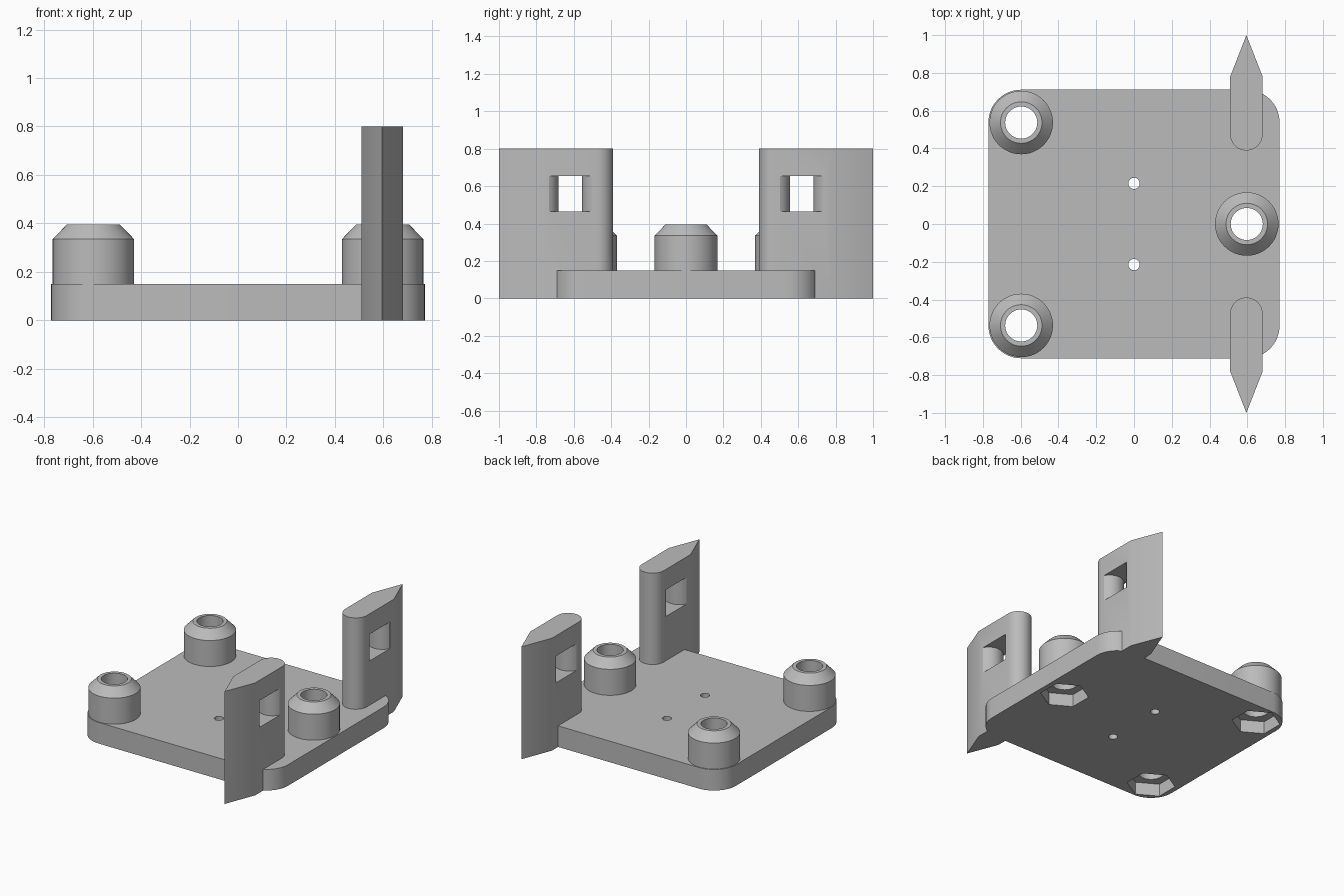
import bpy, bmesh
from math import cos, sin, pi, radians, asin

cube = bpy.data.objects.get("Cube")
if cube:
    bpy.data.objects.remove(cube, do_unlink=True)

grey = bpy.data.materials.new("plain grey")
grey.use_nodes = True
colour = (0.5, 0.5, 0.5, 1)
grey.diffuse_color = colour
grey.node_tree.nodes["Principled BSDF"].inputs["Base Color"].default_value = colour

HUB_X, HUB_Y, PLATE_TOP = 0.597, 0.537, 0.15
HUBS = {"back_hub": (-HUB_X, HUB_Y), "front_hub": (-HUB_X, -HUB_Y), "side_hub": (HUB_X, 0)}


def arc(cx, cy, r, start, end, n):
    """Points along an arc, angles in degrees."""
    angles = [radians(start + (end - start) * i / n) for i in range(n + 1)]
    return [(cx + r * cos(a), cy + r * sin(a)) for a in angles]


def make_object(name, bm):
    bmesh.ops.recalc_face_normals(bm, faces=bm.faces)
    mesh = bpy.data.meshes.new(name)
    bm.to_mesh(mesh)
    bm.free()
    mesh.materials.append(grey)
    obj = bpy.data.objects.new(name, mesh)
    bpy.context.collection.objects.link(obj)
    return obj


def prism(name, outline, z0, z1):
    """Extrude a plan outline upwards."""
    bm = bmesh.new()
    face = bm.faces.new([bm.verts.new((x, y, z0)) for x, y in outline])
    top = bmesh.ops.extrude_face_region(bm, geom=[face])["geom"]
    bmesh.ops.translate(bm, vec=(0, 0, z1 - z0),
                        verts=[v for v in top if isinstance(v, bmesh.types.BMVert)])
    return make_object(name, bm)


def cylinder(name, x, y, r, z0, z1, sides=48, turn=0):
    return prism(name, arc(x, y, r, turn, turn + 360, sides)[:-1], z0, z1)


def cut(obj, cutters):
    """Subtract the cutters, bake the result and remove the cutters."""
    for cutter in cutters:
        cutter.hide_render = True
        mod = obj.modifiers.new("cut", "BOOLEAN")
        mod.operation, mod.solver, mod.object = "DIFFERENCE", "EXACT", cutter
    graph = bpy.context.evaluated_depsgraph_get()
    baked = bpy.data.meshes.new_from_object(obj.evaluated_get(graph))
    obj.modifiers.clear()
    obj.data = baked
    for cutter in cutters:
        bpy.data.objects.remove(cutter, do_unlink=True)


def smooth(obj):
    bpy.ops.object.select_all(action="DESELECT")
    obj.select_set(True)
    bpy.context.view_layer.objects.active = obj
    bpy.ops.object.shade_smooth_by_angle(angle=radians(25))


# Base plate with rounded corners
corners = [(1, 1, 0), (-1, 1, 90), (-1, -1, 180), (1, -1, 270)]
outline = []
for sx, sy, start in corners:
    outline += arc(sx * HUB_X, sy * HUB_Y, 0.174, start, start + 90, 12)
plate = prism("base_plate", outline, 0, PLATE_TOP)

# Bolt holes, hexagonal nut pockets underneath, and two small screw holes
cutters = []
for x, y in HUBS.values():
    cutters.append(cylinder("bolt_cutter", x, y, 0.085, -0.1, 0.3))
    cutters.append(cylinder("nut_cutter", x, y, 0.16, -0.1, 0.09, sides=6, turn=30))
for y in (0.215, -0.215):
    cutters.append(cylinder("screw_cutter", 0, y, 0.03, -0.1, 0.3, sides=24))
cut(plate, cutters)
smooth(plate)

# Chamfered hollow hubs, as revolved profiles
SIDES = 48
profile = [(0.085, PLATE_TOP), (0.168, PLATE_TOP), (0.168, 0.335), (0.11, 0.395), (0.085, 0.395)]
for name, (x, y) in HUBS.items():
    bm = bmesh.new()
    rings = [[bm.verts.new((px, py, z)) for px, py in arc(x, y, r, 0, 360, SIDES)[:-1]]
             for r, z in profile]
    for a, b in zip(rings, rings[1:] + rings[:1]):
        for i in range(SIDES):
            j = (i + 1) % SIDES
            bm.faces.new((a[i], a[j], b[j], b[i]))
    smooth(make_object(name, bm))

# Upright posts: round inner end, pointed outer end, strap window with bulging sides
HALF = 0.086
POST_X = 0.595
bulge_r = 0.096
swing = asin(0.085 / bulge_r) * 180 / pi
for name, s in (("back_post", 1), ("front_post", -1)):
    plan = arc(POST_X, 0.475, HALF, 180, 360, 24)
    plan += [(POST_X + HALF, 0.78), (POST_X, 1.0), (POST_X - HALF, 0.78)]
    post = prism(name, [(x, s * y) for x, y in plan], 0, 0.8)

    inner = arc(POST_X, 0.555 - bulge_r, bulge_r, 90 + swing, 90 - swing, 16)
    outer = arc(POST_X, 0.682 + bulge_r, bulge_r, 270 + swing, 270 - swing, 16)
    (lx, ly), (rx, ry) = inner[0], inner[-1]
    (ox, oy), (px, py) = outer[0], outer[-1]
    slot = [(lx - 0.1, ly)] + inner + [(rx + 0.1, ry), (ox + 0.1, oy)] + outer + [(px - 0.1, py)]
    cut(post, [prism("window_cutter", [(x, s * y) for x, y in slot], 0.465, 0.655)])
    smooth(post)
